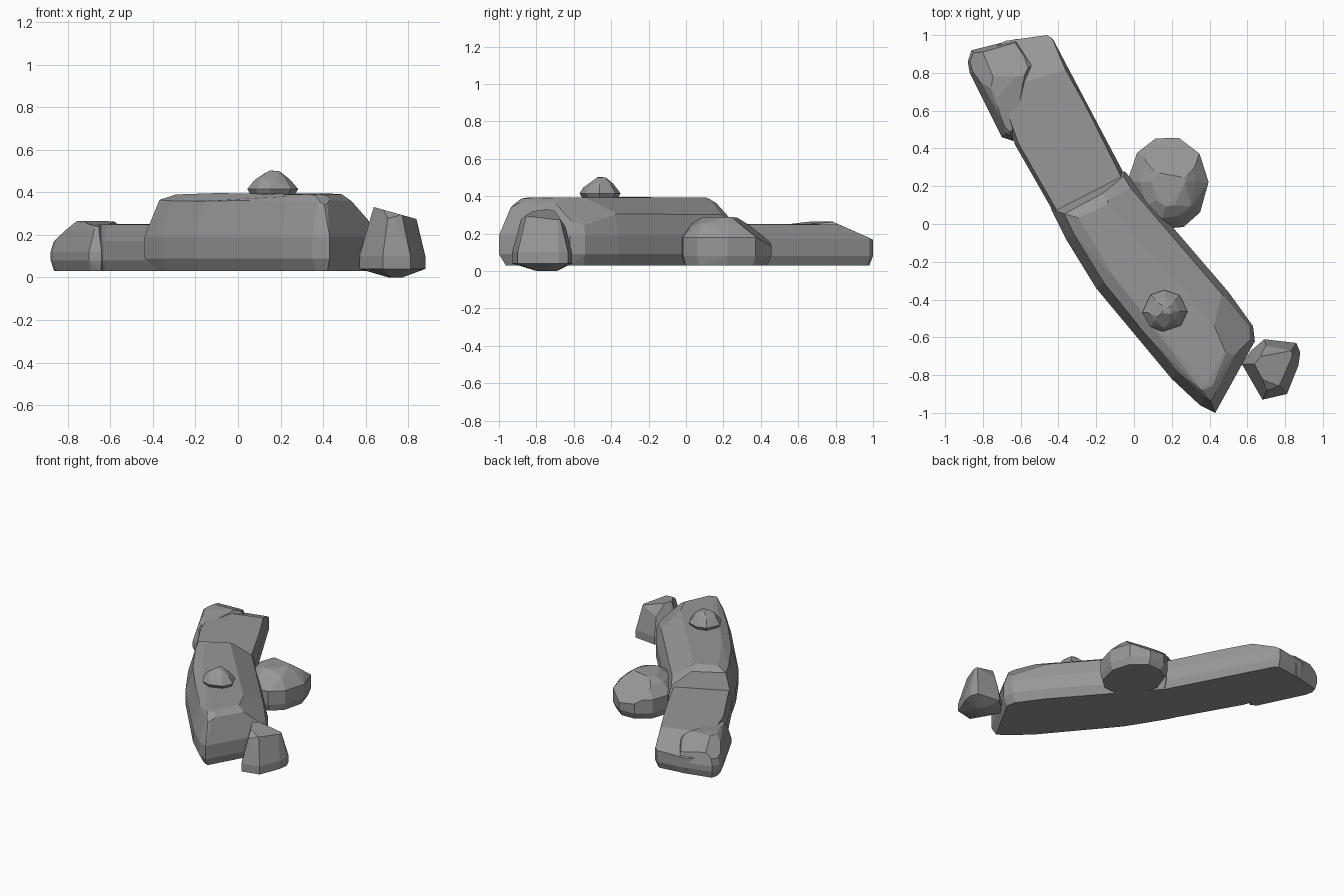
import bpy, bmesh, math, random
from mathutils import Vector

random.seed(4)
cube = bpy.data.objects.get("Cube")
if cube:
    bpy.data.objects.remove(cube, do_unlink=True)

stone = bpy.data.materials.new("grey stone")
stone.use_nodes = True
stone.diffuse_color = (0.31, 0.31, 0.31, 1)
bsdf = stone.node_tree.nodes["Principled BSDF"]
bsdf.inputs["Base Color"].default_value = stone.diffuse_color
bsdf.inputs["Roughness"].default_value = 0.9


def inset(outline, amount):
    """Shrink a counter-clockwise outline by moving every corner inwards."""
    result = []
    for i, corner in enumerate(outline):
        here = Vector(corner)
        before = (here - Vector(outline[i - 1])).normalized()
        after = (Vector(outline[(i + 1) % len(outline)]) - here).normalized()
        bisector = Vector((-before.y - after.y, before.x + after.x)).normalized()
        cosine = max(0.6, bisector.dot(Vector((-before.y, before.x))))
        result.append(here + bisector * amount / cosine)
    return result


def ring(centre, radius_x, radius_y, sides):
    """Slightly uneven oval outline."""
    points = []
    for i in range(sides):
        angle = math.tau * (i + random.uniform(-0.15, 0.15)) / sides
        points.append((centre[0] + radius_x * math.cos(angle),
                       centre[1] + radius_y * math.sin(angle)))
    return points


def rock(name, outline, layers, chops=(), jitter=0.006):
    """Hull of stacked insets of an outline, then chiselled by planes."""
    bm = bmesh.new()
    for height, amount in layers:
        rough = jitter if amount > 0 else 0
        for p in inset(outline, amount):
            shift = random.uniform(-rough, rough)
            lift = shift if height > layers[0][0] else 0
            bm.verts.new((p.x + shift, p.y - shift, height + lift))
    hull = bmesh.ops.convex_hull(bm, input=bm.verts)
    spare = {v for v in hull["geom_interior"] + hull["geom_unused"]
             if isinstance(v, bmesh.types.BMVert)}
    bmesh.ops.delete(bm, geom=list(spare), context="VERTS")
    for point, normal in chops:
        cut = bmesh.ops.bisect_plane(
            bm, geom=bm.verts[:] + bm.edges[:] + bm.faces[:],
            plane_co=point, plane_no=normal, clear_outer=True)
        edges = [e for e in cut["geom_cut"] if isinstance(e, bmesh.types.BMEdge)]
        if edges:
            bmesh.ops.contextual_create(bm, geom=edges)
    bmesh.ops.dissolve_limit(bm, angle_limit=math.radians(4),
                             verts=bm.verts[:], edges=bm.edges[:])
    bmesh.ops.recalc_face_normals(bm, faces=bm.faces[:])
    mesh = bpy.data.meshes.new(name)
    bm.to_mesh(mesh)
    bm.free()
    mesh.materials.append(stone)
    obj = bpy.data.objects.new(name, mesh)
    bpy.context.collection.objects.link(obj)
    return obj


# Tall slab at the front
rock("tall_slab",
     [(-0.44, 0.08), (-0.36, -0.08), (-0.2, -0.34), (0, -0.59), (0.2, -0.82),
      (0.35, -0.96), (0.43, -1), (0.46, -0.93), (0.64, -0.62), (0.63, -0.54),
      (0.5, -0.36), (0.14, 0.03), (-0.05, 0.28)],
     [(0.03, 0.03), (0.09, 0), (0.19, 0), (0.36, 0.05), (0.39, 0.11)],
     [((0.55, -0.5, 0.28), (0.6, 0.25, 0.75)),
      ((-0.08, 0.2, 0.31), (0.2, 0.6, 0.75)),
      ((0.3, -0.17, 0.3), (0.4, 0.35, 0.85)),
      ((0.41, -0.92, 0.35), (0.2, -0.5, 0.8))])

# Low slab, its near end buried in the tall one
rock("low_slab",
     [(-0.39, 0), (-0.03, 0.2), (-0.06, 0.28), (-0.24, 0.64), (-0.43, 0.98),
      (-0.46, 1), (-0.68, 0.97), (-0.8, 0.9), (-0.63, 0.42)],
     [(0.03, 0.02), (0.08, 0), (0.17, 0), (0.25, 0.02)],
     [((-0.5, 0.85, 0.22), (-0.1, 0.35, 0.9))], 0.003)

# Raised lump at the far end of the low slab
rock("end_lump",
     [(-0.7, 0.46), (-0.64, 0.44), (-0.6, 0.55), (-0.5, 0.84), (-0.62, 0.98),
      (-0.86, 0.92), (-0.88, 0.86), (-0.87, 0.8)],
     [(0.03, 0.02), (0.08, 0), (0.12, 0), (0.22, 0.03), (0.26, 0.07)],
     [((-0.83, 0.8, 0.2), (-0.6, 0.1, 0.8)),
      ((-0.6, 0.86, 0.23), (0, 0.4, 0.9)),
      ((-0.65, 0.6, 0.25), (0.1, -0.1, 1))])

# Round boulder beside the slabs
rock("round_boulder", ring((0.18, 0.215), 0.215, 0.25, 10),
     [(0.03, 0.02), (0.08, 0), (0.18, 0), (0.25, 0.06), (0.285, 0.12)],
     [((0.3, 0.06, 0.23), (0.6, -0.5, 0.7)),
      ((0.2, 0.4, 0.18), (0.1, 0.6, 0.8))])

# Small stone lying on the tall slab
rock("small_stone", ring((0.163, -0.46), 0.12, 0.11, 8),
     [(0.36, 0.03), (0.415, 0), (0.465, 0.035), (0.5, 0.075)],
     [((0.1, -0.46, 0.47), (-0.5, 0.1, 0.8)),
      ((0.16, -0.53, 0.46), (0, -0.5, 0.7))], 0.004)

# Corner stone by the front end
rock("corner_stone",
     [(0.57, -0.74), (0.68, -0.93), (0.81, -0.9), (0.87, -0.75),
      (0.88, -0.68), (0.86, -0.63), (0.69, -0.61), (0.62, -0.67)],
     [(0, 0.12), (0.04, 0), (0.1, 0), (0.34, 0.06)],
     [((0.64, -0.75, 0.33), (0.27, 0, 0.96)),
      ((0.75, -0.66, 0.26), (0, 0.6, 0.4)),
      ((0.7, -0.85, 0.3), (0, -0.5, 0.7))])
